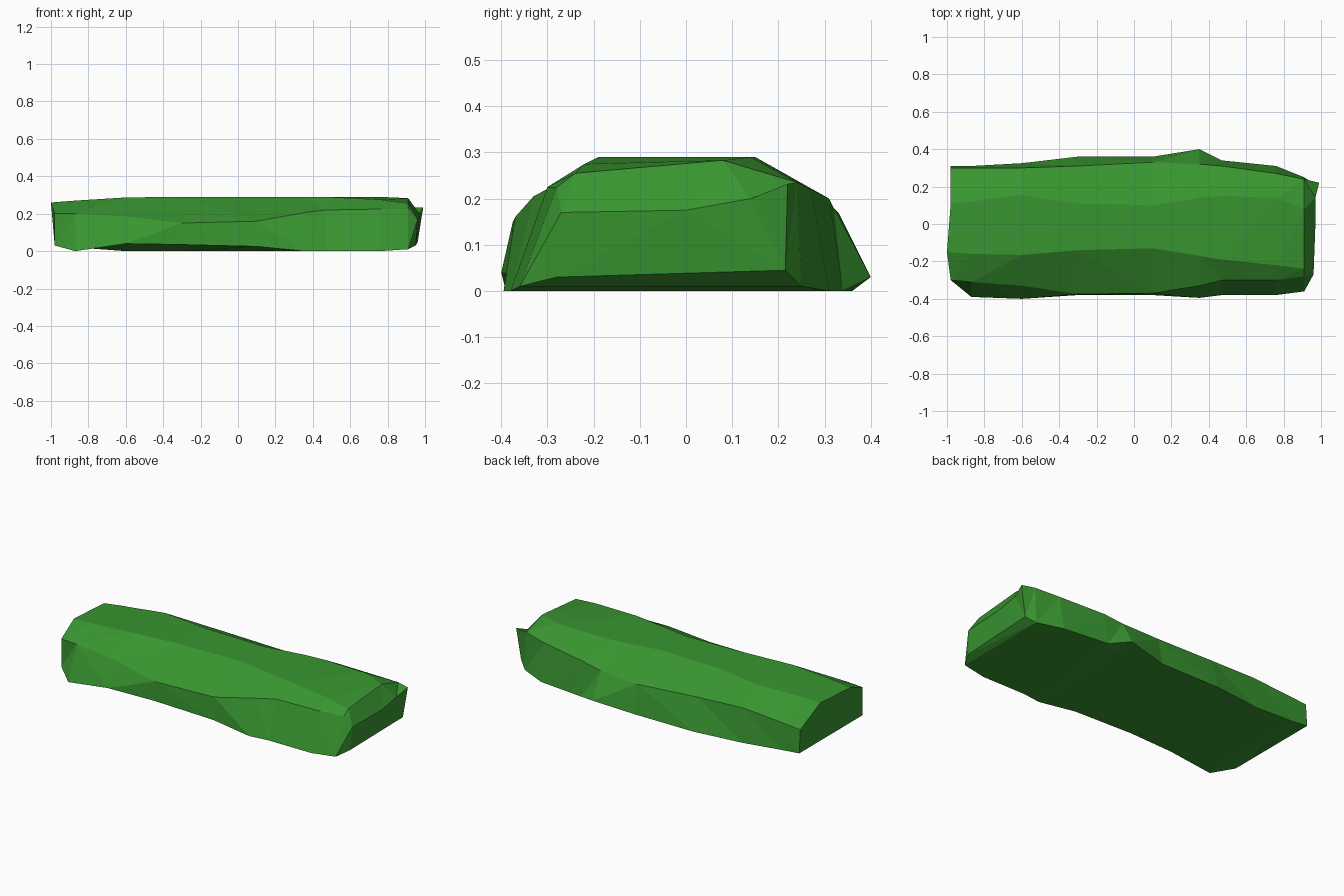
import bpy
import bmesh

# Cross-sections along x: front foot, front crease, top front,
# top back, back shoulder, back foot, each as (y, z)
SECTIONS = [
    (-0.98, [(-.30, .03), (-.30, .20), (-.15, .26), (.11, .26), (.30, .17), (.31, .03)]),
    (-0.87, [(-.39, .00), (-.31, .20), (-.16, .27), (.12, .27), (.30, .18), (.31, .02)]),
    (-0.60, [(-.40, .04), (-.33, .185), (-.165, .287), (.155, .285), (.30, .20), (.325, .00)]),
    (-0.30, [(-.38, .035), (-.375, .15), (-.14, .29), (.11, .29), (.31, .19), (.36, .00)]),
    (0.10, [(-.38, .025), (-.37, .16), (-.13, .29), (.10, .29), (.33, .17), (.36, .00)]),
    (0.35, [(-.395, .00), (-.33, .205), (-.17, .29), (.14, .29), (.32, .18), (.40, .03)]),
    (0.47, [(-.38, .00), (-.30, .22), (-.19, .29), (.15, .29), (.31, .20), (.34, .00)]),
    (0.76, [(-.38, .00), (-.30, .225), (-.22, .275), (.14, .29), (.27, .22), (.31, .00)]),
    (0.91, [(-.36, .01), (-.28, .225), (-.24, .255), (.08, .283), (.24, .235), (.25, .01)]),
]
# Slightly bulging right end, as (x, y, z)
END = [(.95, -.28, .03), (.96, -.27, .17), (.97, .00, .175),
       (.97, .14, .20), (.99, .22, .232), (.96, .215, .045)]

bm = bmesh.new()
rings = [[bm.verts.new((x, y, z)) for y, z in pts] for x, pts in SECTIONS]
rings.append([bm.verts.new(p) for p in END])
rings[0][2].co.x = -1.0

# Skin between sections and close both ends
for a, b in zip(rings, rings[1:]):
    n = len(a)
    for i in range(n):
        j = (i + 1) % n
        bm.faces.new((a[i], b[i], b[j], a[j]))
bm.faces.new(rings[0])
bm.faces.new(rings[-1])
bmesh.ops.triangulate(bm, faces=bm.faces[:])
bmesh.ops.recalc_face_normals(bm, faces=bm.faces[:])

mesh = bpy.data.meshes.new("grassy_slab")
bm.to_mesh(mesh)
bm.free()
slab = bpy.data.objects.new("grassy_slab", mesh)
bpy.context.collection.objects.link(slab)

# Green surface
green = bpy.data.materials.new("green")
green.diffuse_color = (0.04, 0.30, 0.03, 1)
mesh.materials.append(green)
